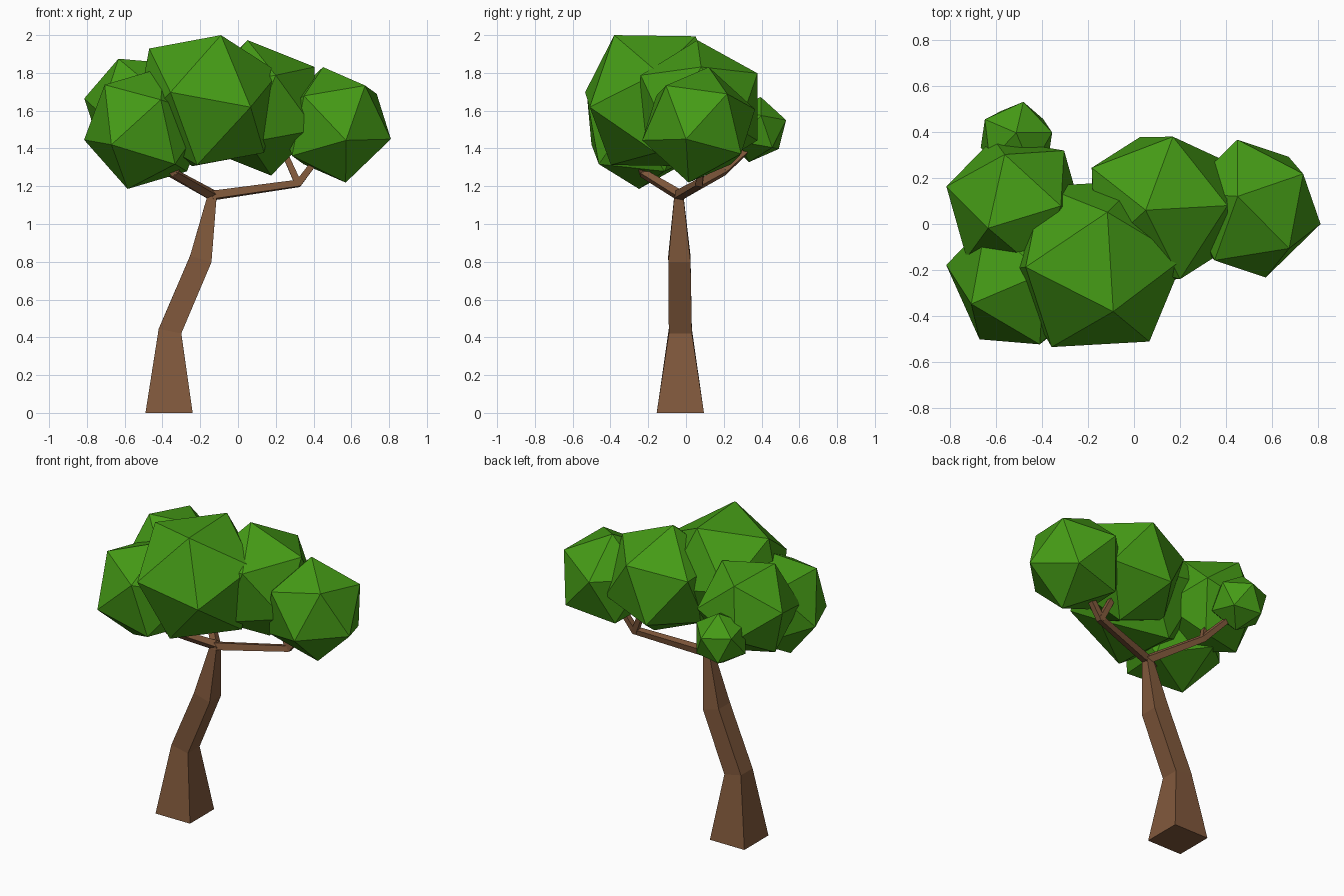
import bpy, bmesh
from mathutils import Vector, Matrix

if "Cube" in bpy.data.objects:
    bpy.data.objects.remove(bpy.data.objects["Cube"])


def material(name, color):
    m = bpy.data.materials.new(name)
    m.diffuse_color = (*color, 1)
    m.use_nodes = True
    m.node_tree.nodes["Principled BSDF"].inputs["Base Color"].default_value = m.diffuse_color
    return m


LEAF = material("leaf_green", (0.06, 0.33, 0.008))
BARK = material("bark_brown", (0.22, 0.10, 0.045))


def finish(name, bm, mat):
    bmesh.ops.recalc_face_normals(bm, faces=bm.faces[:])
    me = bpy.data.meshes.new(name)
    bm.to_mesh(me)
    bm.free()
    me.materials.append(mat)
    ob = bpy.data.objects.new(name, me)
    bpy.context.collection.objects.link(ob)
    return ob


def limb(name, path):
    """Square tube along (x, y, z, half width) points, mitred at the bends."""
    bm = bmesh.new()
    pts = [Vector(p[:3]) for p in path]
    rings = []
    for i, p in enumerate(pts):
        d = Vector()
        if i > 0:
            d += (p - pts[i - 1]).normalized()
        if i < len(pts) - 1:
            d += (pts[i + 1] - p).normalized()
        if p.z == 0:
            d = Vector((0, 0, 1))          # flat foot on the ground
        q = Vector((0, 0, 1)).rotation_difference(d)
        h = path[i][3]
        rings.append([bm.verts.new(p + q @ Vector((sx * h, sy * h, 0)))
                      for sx, sy in ((-1, -1), (1, -1), (1, 1), (-1, 1))])
    for a, b in zip(rings, rings[1:]):
        for k in range(4):
            n = (k + 1) % 4
            bm.faces.new((a[k], a[n], b[n], b[k]))
    bm.faces.new(rings[0])
    bm.faces.new(rings[-1])
    return finish(name, bm, BARK)


def leaf_ball(name, center, radius, corner, neighbour):
    """Icosahedron turned so one corner and an adjacent one point as given."""
    c = Vector(center)
    z = (Vector(corner) - c).normalized()
    b = Vector(neighbour) - c
    x = (b - z * b.dot(z)).normalized()
    rot = Matrix((x, z.cross(x), z)).transposed().to_4x4()
    bm = bmesh.new()
    bmesh.ops.create_icosphere(bm, subdivisions=1, radius=radius,
                               matrix=Matrix.Translation(c) @ rot)
    return finish(name, bm, LEAF)


# Bent, tapering trunk
limb("trunk", [(-0.365, -0.03, 0, 0.125), (-0.36, -0.03, 0.433, 0.061),
               (-0.197, -0.035, 0.815, 0.059), (-0.135, -0.038, 1.16, 0.023)])

# Branches and their forks
limb("right_branch", [(-0.14, -0.04, 1.15, 0.022), (0.32, 0.07, 1.215, 0.019),
                      (0.43, 0.08, 1.36, 0.016)])
limb("right_branch_fork", [(0.32, 0.07, 1.21, 0.018), (0.24, 0.10, 1.39, 0.015)])
limb("back_branch", [(-0.13, -0.04, 1.15, 0.022), (-0.37, 0.20, 1.28, 0.018),
                     (-0.46, 0.32, 1.39, 0.015)])
limb("back_branch_fork", [(-0.37, 0.20, 1.28, 0.017), (-0.41, 0.17, 1.40, 0.015)])
limb("front_branch", [(-0.13, -0.03, 1.15, 0.022), (-0.34, -0.23, 1.27, 0.018),
                      (-0.42, -0.25, 1.36, 0.015)])
limb("front_branch_fork", [(-0.34, -0.23, 1.27, 0.017), (-0.27, -0.25, 1.38, 0.015)])

# Foliage
leaf_ball("foliage_front", (-0.166, -0.173, 1.653), 0.411,
          (-0.09, -0.38, 2.0), (-0.47, -0.18, 1.915))
leaf_ball("foliage_right", (0.51, 0.067, 1.525), 0.316,
          (0.45, 0.12, 1.83), (0.21, 0.134, 1.60))
leaf_ball("foliage_back", (0.113, 0.069, 1.615), 0.364,
          (0.05, 0.06, 1.978), (0.405, 0.08, 1.83))
leaf_ball("foliage_front_left", (-0.488, -0.231, 1.508), 0.337,
          (-0.67, -0.50, 1.42), (-0.71, -0.35, 1.74))
leaf_ball("foliage_back_left", (-0.515, 0.086, 1.602), 0.315,
          (-0.635, -0.02, 1.88), (-0.795, 0.15, 1.675))
leaf_ball("foliage_small", (-0.51, 0.365, 1.50), 0.175,
          (-0.48, 0.53, 1.55), (-0.51, 0.40, 1.665))
